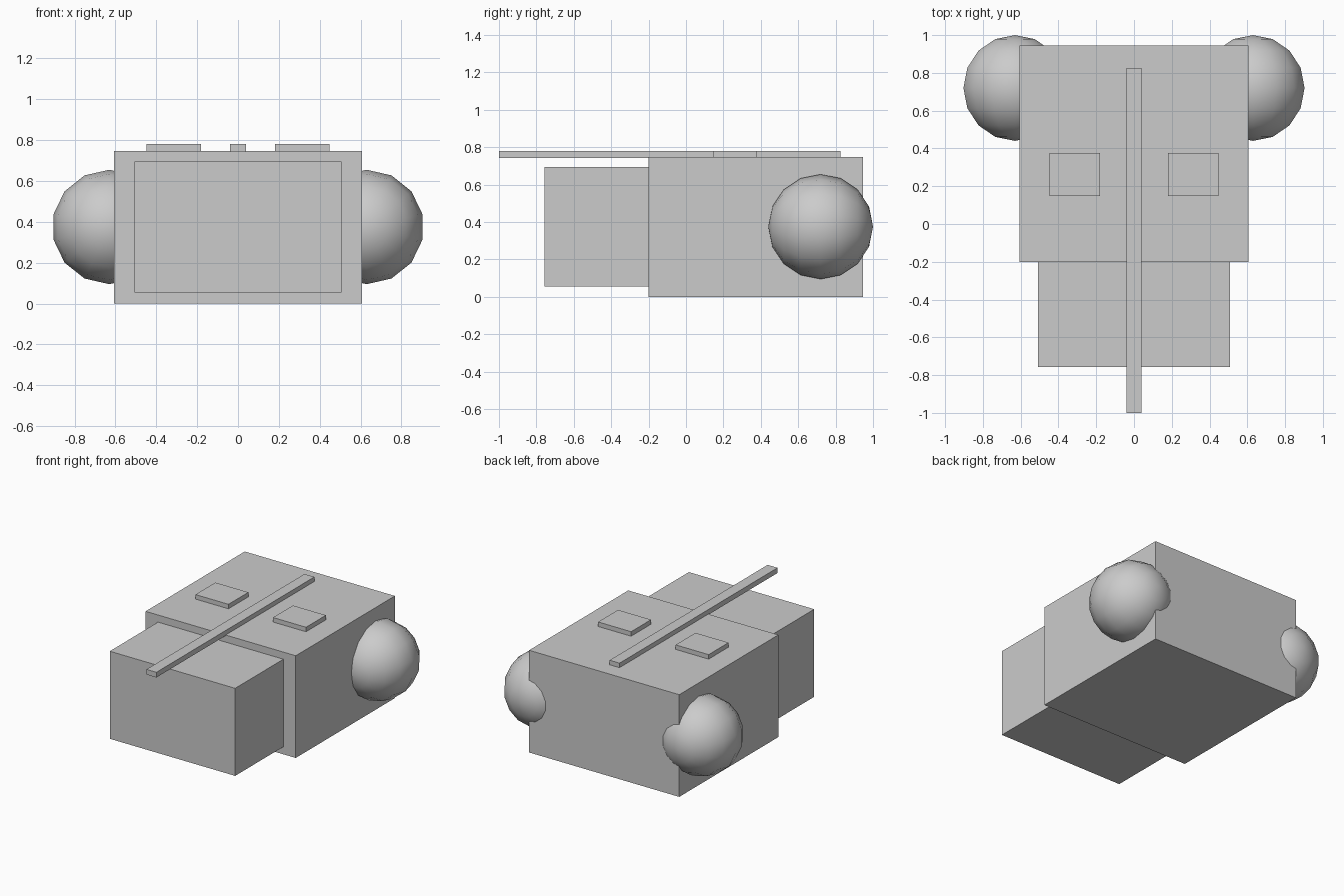
import bpy
import bmesh
from math import radians
from mathutils import Matrix, Vector

cube = bpy.data.objects.get("Cube")
if cube:
    bpy.data.objects.remove(cube, do_unlink=True)

# One flat grey for every part
grey = bpy.data.materials.new("plain grey")
grey.use_nodes = True
colour = (0.6, 0.6, 0.6, 1)
grey.diffuse_color = colour
grey.node_tree.nodes["Principled BSDF"].inputs["Base Color"].default_value = colour


def add_object(name, bm):
    mesh = bpy.data.meshes.new(name)
    bm.to_mesh(mesh)
    bm.free()
    mesh.materials.append(grey)
    obj = bpy.data.objects.new(name, mesh)
    bpy.context.collection.objects.link(obj)
    return obj


def box(name, low, high):
    low, high = Vector(low), Vector(high)
    bm = bmesh.new()
    bmesh.ops.create_cube(bm, size=1, matrix=Matrix.Translation((low + high) / 2)
                          @ Matrix.Diagonal((high - low).to_4d()))
    return add_object(name, bm)


def ball(name, centre, radius):
    # Poles point along y
    bm = bmesh.new()
    bmesh.ops.create_uvsphere(bm, u_segments=14, v_segments=8, radius=radius,
                              matrix=Matrix.Translation(centre)
                              @ Matrix.Rotation(radians(90), 4, 'X'))
    for face in bm.faces:
        face.smooth = True
    return add_object(name, bm)


# Main block, narrower front block and the long top rod
box("body", (-0.607, -0.2, 0), (0.607, 0.945, 0.747))
box("front_block", (-0.507, -0.757, 0.055), (0.507, -0.2, 0.695))
box("top_rod", (-0.04, -1, 0.742), (0.04, 0.825, 0.78))

# Paired top pads and rear side balls
for side, s in (("left", 1), ("right", -1)):
    inner, outer = sorted((s * 0.18, s * 0.447))
    box(side + "_top_pad", (inner, 0.147, 0.742), (outer, 0.377, 0.78))
    ball(side + "_rear_ball", (s * 0.63, 0.72, 0.375), 0.28)
